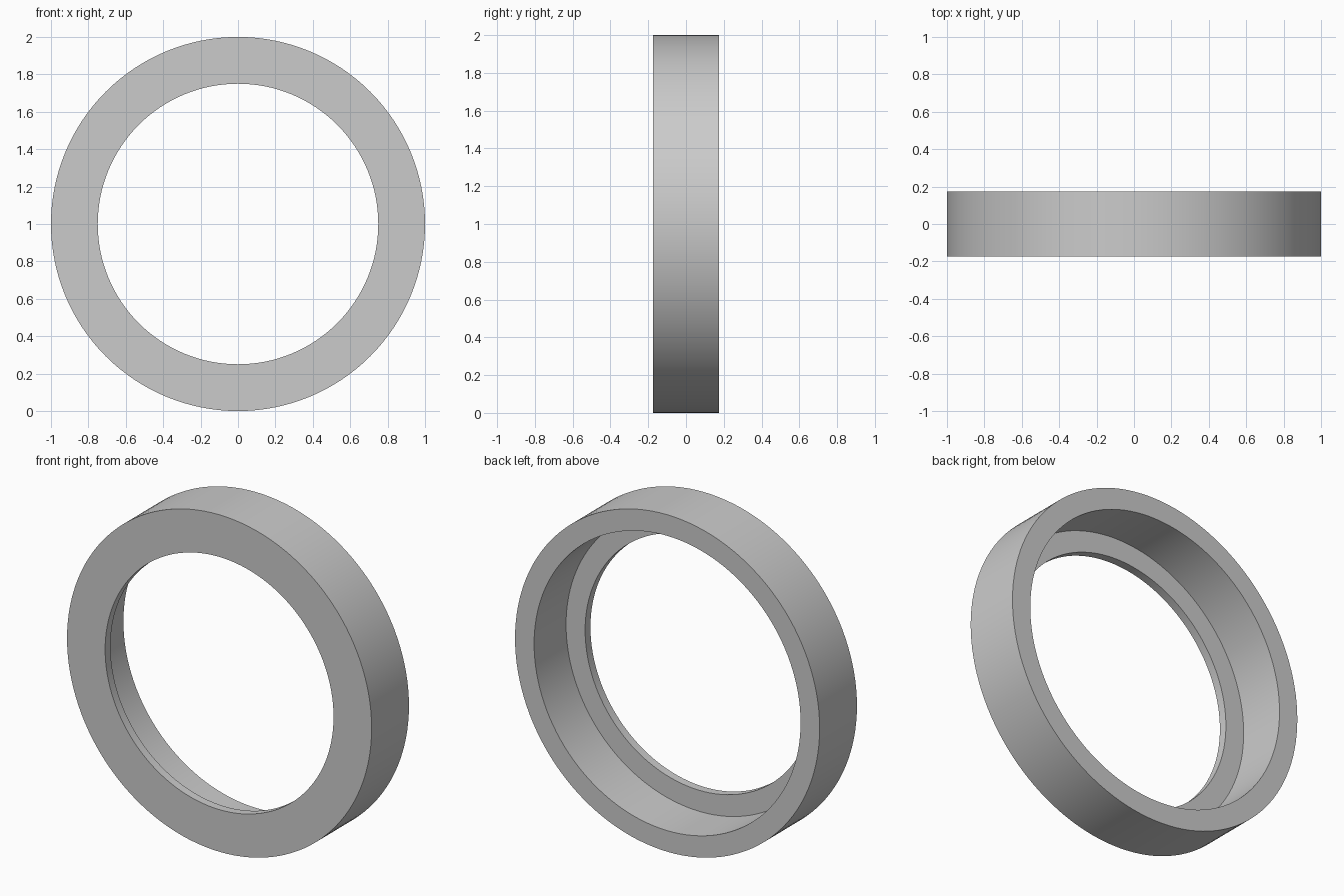
import bpy, bmesh, math
from mathutils import Matrix

if "Cube" in bpy.data.objects:
    bpy.data.objects.remove(bpy.data.objects["Cube"])

# Plain grey material
grey = bpy.data.materials.new("plain_grey")
grey.use_nodes = True
colour = (0.6, 0.6, 0.6, 1)
grey.diffuse_color = colour
grey.node_tree.nodes["Principled BSDF"].inputs["Base Color"].default_value = colour

# Stepped L-shaped cross-section (radius, depth)
OUTER, RECESS, HOLE = 1.0, 0.875, 0.75
FRONT, STEP, BACK = -0.175, -0.125, 0.175
profile = [(OUTER, FRONT), (OUTER, BACK), (RECESS, BACK),
           (RECESS, STEP), (HOLE, STEP), (HOLE, FRONT)]

# Sweep the section around the y axis
bm = bmesh.new()
verts = [bm.verts.new((r, y, 0)) for r, y in profile]
edges = [bm.edges.new((verts[i - 1], verts[i])) for i in range(len(verts))]
bmesh.ops.spin(bm, geom=verts + edges, cent=(0, 0, 0), axis=(0, 1, 0),
               angle=math.tau, steps=128, use_merge=True)
bmesh.ops.remove_doubles(bm, verts=bm.verts, dist=0.0001)
bmesh.ops.recalc_face_normals(bm, faces=bm.faces)
bmesh.ops.transform(bm, matrix=Matrix.Translation((0, 0, OUTER)), verts=bm.verts)
mesh = bpy.data.meshes.new("stepped_ring")
bm.to_mesh(mesh)
bm.free()
mesh.materials.append(grey)

ring = bpy.data.objects.new("stepped_ring", mesh)
bpy.context.collection.objects.link(ring)

# Smooth walls with crisp rims
bpy.ops.object.select_all(action='DESELECT')
ring.select_set(True)
bpy.context.view_layer.objects.active = ring
bpy.ops.object.shade_smooth_by_angle(angle=math.radians(30))
